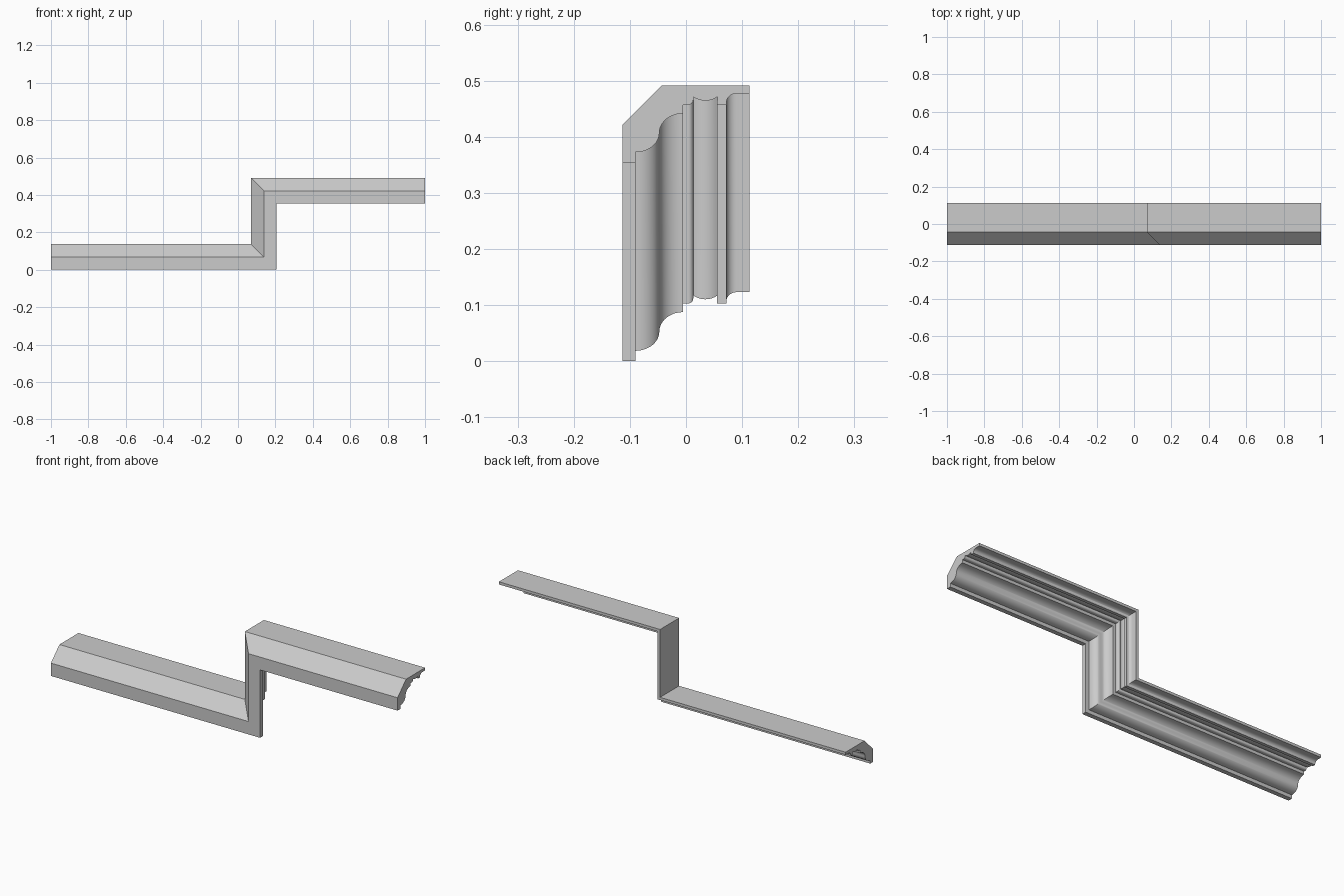
import bpy, bmesh
from math import cos, sin, radians

if "Cube" in bpy.data.objects:
    bpy.data.objects.remove(bpy.data.objects["Cube"])


def arc(cy, ch, ry, rh, a0, a1, n=10):
    """Elliptical arc in the profile plane (y, height)."""
    pts = []
    for i in range(n + 1):
        a = radians(a0 + (a1 - a0) * i / n)
        pts.append((cy + ry * cos(a), ch + rh * sin(a)))
    return pts


# Cornice profile (y, height): chamfered back first, then the moulded underside
profile = [(0.1135, 0.123), (0.1135, 0.137), (-0.0435, 0.137), (-0.1135, 0.067),
           (-0.1135, 0.0), (-0.090, 0.0)]
profile += arc(-0.090, 0.053, 0.0425, 0.0345, -90, 0)        # ogee, lower half
profile += arc(-0.005, 0.053, 0.0425, 0.0345, 180, 90)[1:]   # ogee, upper half
profile += [(-0.005, 0.103)]                                 # fillet
profile += arc(0.004, 0.112, 0.009, 0.009, -90, 0, 6)        # small bead
profile += [(0.013, 0.117)]
profile += arc(0.0345, 0.1475, 0.0372, 0.0372, -125, -55)    # shallow round
profile += [(0.0555, 0.103), (0.072, 0.103)]                 # fillet
profile += arc(0.090, 0.107, 0.018, 0.016, 180, 90, 8)       # top cove


# Stepped path with mitred corners: left end, lower corner, upper corner, right end
def stations(h):
    return [(-1.0, h), (0.207 - h, h), (0.207 - h, 0.354 + h), (1.0, 0.354 + h)]


bm = bmesh.new()
rings = [[bm.verts.new((stations(h)[k][0], y, stations(h)[k][1])) for y, h in profile]
         for k in range(4)]
n = len(profile)
for a, b in zip(rings, rings[1:]):
    for i in range(n):
        j = (i + 1) % n
        bm.faces.new((a[i], a[j], b[j], b[i]))
bm.faces.new(rings[0])
bm.faces.new(rings[-1])
bmesh.ops.remove_doubles(bm, verts=bm.verts, dist=1e-5)
bmesh.ops.recalc_face_normals(bm, faces=bm.faces)

mesh = bpy.data.meshes.new("stepped_cornice")
bm.to_mesh(mesh)
bm.free()
obj = bpy.data.objects.new("stepped_cornice", mesh)
bpy.context.collection.objects.link(obj)
bpy.context.view_layer.objects.active = obj
obj.select_set(True)
bpy.ops.object.shade_smooth_by_angle(angle=radians(30))
